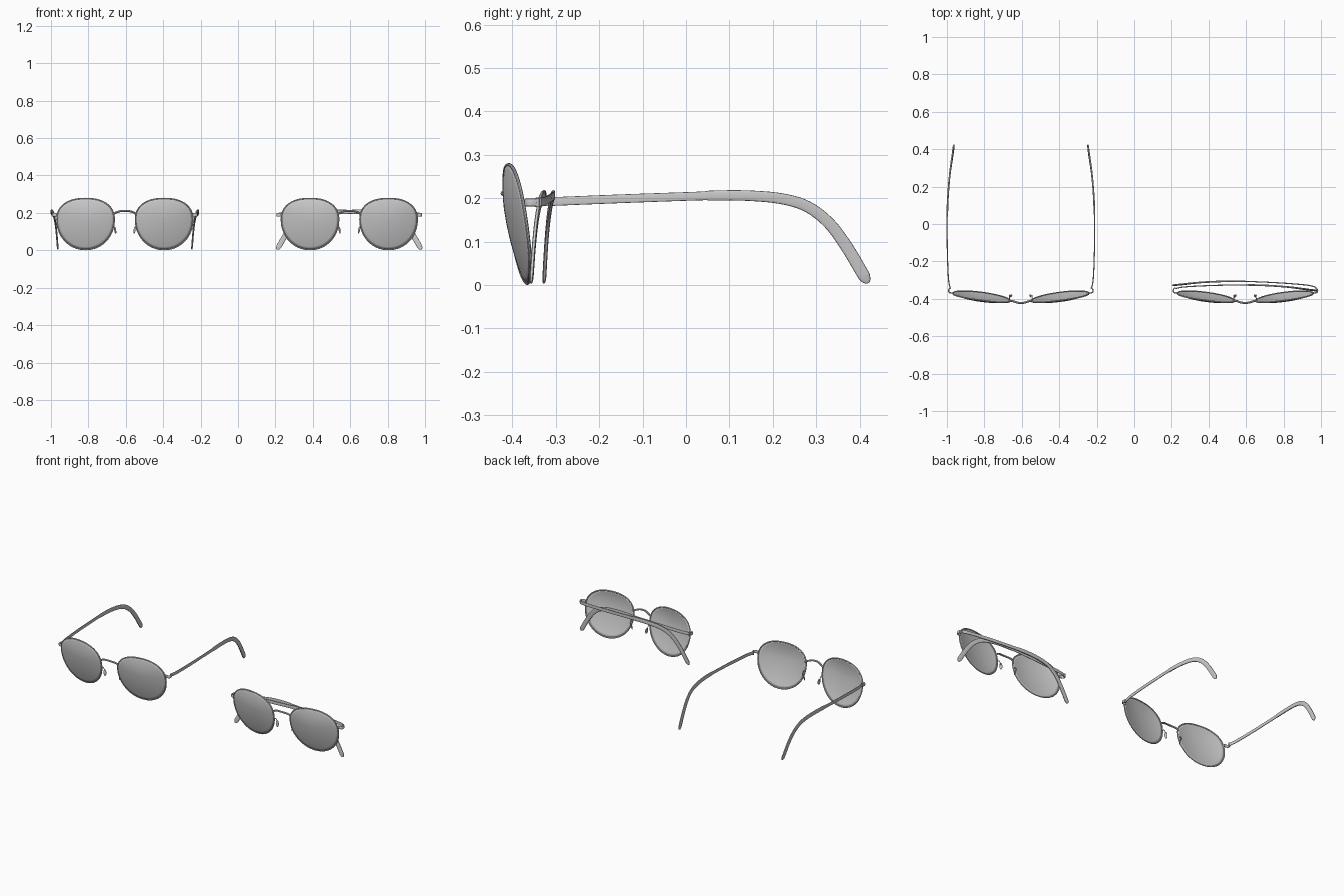
import bpy, bmesh, math
from mathutils import Vector

if "Cube" in bpy.data.objects:
    bpy.data.objects.remove(bpy.data.objects["Cube"])

OPEN_X, FOLD_X = -0.605, 0.595


def finish(ob):
    bpy.ops.object.select_all(action='DESELECT')
    bpy.context.view_layer.objects.active = ob
    ob.select_set(True)
    if ob.type == 'CURVE':
        bpy.ops.object.convert(target='MESH')
        ob = bpy.context.object
    bpy.ops.object.shade_smooth_by_angle(angle=math.radians(40))
    return ob


def link(name, bm):
    me = bpy.data.meshes.new(name)
    bmesh.ops.recalc_face_normals(bm, faces=bm.faces)
    bm.to_mesh(me)
    bm.free()
    ob = bpy.data.objects.new(name, me)
    bpy.context.collection.objects.link(ob)
    return ob


def smooth(pts, n=6):
    """Catmull-Rom interpolation through tuples of any length."""
    v = [Vector(p) for p in pts]
    out = []
    for i in range(len(v) - 1):
        a, b, c, d = v[max(i - 1, 0)], v[i], v[i + 1], v[min(i + 2, len(v) - 1)]
        for k in range(n):
            t = k / n
            out.append(0.5 * (2 * b + (c - a) * t + (2 * a - 5 * b + 4 * c - d) * t * t
                              + (3 * b - a - 3 * c + d) * t ** 3))
    return out + [v[-1]]


def wire(name, pts, radius, closed=False):
    cu = bpy.data.curves.new(name, 'CURVE')
    cu.dimensions = '3D'
    cu.bevel_depth = radius
    cu.bevel_resolution = 2
    cu.use_fill_caps = True
    sp = cu.splines.new('POLY')
    sp.points.add(len(pts) - 1)
    for p, q in zip(sp.points, pts):
        p.co = (*q, 1)
    sp.use_cyclic_u = closed
    ob = bpy.data.objects.new(name, cu)
    bpy.context.collection.objects.link(ob)
    return finish(ob)


def sweep(name, centres, axis, half_axis, half_normal):
    """Rounded-rectangle bar along a path; axis stays fixed."""
    bm, rings, m = bmesh.new(), [], 16
    for i, c in enumerate(centres):
        t = centres[min(i + 1, len(centres) - 1)] - centres[max(i - 1, 0)]
        n = t.cross(axis).normalized()
        ring = []
        for k in range(m):
            a = math.tau * k / m
            ca, sa = math.cos(a), math.sin(a)
            u = math.copysign(abs(ca) ** 0.6, ca) * half_axis[i]
            w = math.copysign(abs(sa) ** 0.6, sa) * half_normal[i]
            ring.append(bm.verts.new(c + axis * u + n * w))
        rings.append(ring)
    for r, s in zip(rings, rings[1:]):
        for k in range(m):
            bm.faces.new((r[k], r[(k + 1) % m], s[(k + 1) % m], s[k]))
    bm.faces.new(rings[0])
    bm.faces.new(rings[-1])
    return finish(link(name, bm))


def lens_point(cx, side, r, a):
    """Point on the tilted, domed lens; r is 0..1, side points outward."""
    c, s = math.cos(a), math.sin(a)
    e = 2 / 2.3 if s > 0 else 2 / 2.05
    u = r * math.copysign(abs(c) ** e, c)
    v = r * math.copysign(abs(s) ** e, s)
    z = 0.165 + v * (0.112 if s > 0 else 0.161)
    y = -0.387 + 0.02 * u - 0.022 * (z - 0.14) / 0.14 - 0.02 * (1 - r * r)
    return Vector((cx + side * (0.21 + 0.153 * u), y, z))


def lens(cx, side):
    n, rows = 64, 10
    bm = bmesh.new()
    mid = bm.verts.new(lens_point(cx, side, 0, 0))
    rings = [[bm.verts.new(lens_point(cx, side, j / rows, math.tau * k / n)) for k in range(n)]
             for j in range(1, rows + 1)]
    for k in range(n):
        q = (k + 1) % n
        bm.faces.new((mid, rings[0][k], rings[0][q]))
        for r, s in zip(rings, rings[1:]):
            bm.faces.new((r[k], s[k], s[q], r[q]))
    ob = link("lens", bm)
    mod = ob.modifiers.new("thickness", 'SOLIDIFY')
    mod.thickness = 0.004
    mod.offset = 0
    finish(ob)
    wire("lens_rim", [lens_point(cx, side, 1, math.tau * k / n) for k in range(n)], 0.004, True)


def front(cx):
    for side in (-1, 1):
        lens(cx, side)
        P = lambda x, y, z: Vector((cx + side * x, y, z))
        # end piece wrapping from rim to hinge
        path = smooth([P(0.360, -0.368, 0.19), P(0.377, -0.368, 0.19),
                       P(0.386, -0.360, 0.19), P(0.383, -0.345, 0.19)], 4)
        sweep("end_piece", path, Vector((0, 0, 1)), [0.009] * len(path), [0.0035] * len(path))
        # hinge barrel
        bpy.ops.mesh.primitive_cylinder_add(vertices=16, radius=0.005, depth=0.02,
                                            location=P(0.378, -0.343, 0.19))
        bpy.context.object.name = "hinge"
        finish(bpy.context.object)
        # nose pad and its arm
        wire("pad_arm", smooth([P(0.060, -0.402, 0.145), P(0.061, -0.388, 0.14),
                                P(0.060, -0.380, 0.125), P(0.054, -0.384, 0.112)]), 0.002)
        bpy.ops.mesh.primitive_uv_sphere_add(segments=20, ring_count=12, radius=1,
                                             location=P(0.052, -0.384, 0.108))
        pad = bpy.context.object
        pad.name = "nose_pad"
        pad.scale = (0.0035, 0.009, 0.02)
        pad.rotation_euler = (0, side * 0.2, side * 0.5)
        finish(pad)
    # bridge
    wire("bridge", smooth([(cx + x, y, z) for x, y, z in
                           ((-0.062, -0.409, 0.193), (-0.045, -0.412, 0.203), (-0.02, -0.42, 0.21),
                            (0, -0.422, 0.211), (0.02, -0.42, 0.21), (0.045, -0.412, 0.203),
                            (0.062, -0.409, 0.193))]), 0.0055)


# temple stations: length, height, sideways bow, half height, half thickness
TEMPLE = [(0.0, 0.191, 0.0, 0.010, 0.003), (0.05, 0.193, 0.009, 0.010, 0.003),
          (0.2, 0.199, 0.015, 0.010, 0.003), (0.37, 0.205, 0.016, 0.010, 0.003),
          (0.40, 0.206, 0.015, 0.0115, 0.0045), (0.48, 0.206, 0.012, 0.012, 0.0045),
          (0.56, 0.199, 0.006, 0.0125, 0.0045), (0.62, 0.181, 0.0, 0.013, 0.0045),
          (0.67, 0.143, -0.007, 0.0135, 0.0045), (0.71, 0.090, -0.013, 0.014, 0.0045),
          (0.747, 0.028, -0.018, 0.014, 0.0045), (0.754, 0.016, -0.019, 0.0125, 0.004),
          (0.759, 0.008, -0.02, 0.008, 0.003), (0.761, 0.004, -0.02, 0.002, 0.001)]


def temple(name, hinge, along, out, lean):
    st = smooth(TEMPLE, 5)
    h, d, o = Vector(hinge), Vector(along), Vector(out)
    pts = [h + d * p[0] + o * (p[2] + lean * p[0]) + Vector((0, 0, p[1])) for p in st]
    sweep(name, pts, o, [p[4] for p in st], [p[3] for p in st])


front(OPEN_X)
front(FOLD_X)

# open temples reach back
for side in (-1, 1):
    temple("open_temple", (OPEN_X + side * 0.378, -0.341, 0), (0, 1, 0), (side, 0, 0), 0.0)
# folded temples lie across the back, one behind the other
temple("folded_temple_left", (FOLD_X - 0.375, -0.346, 0), (1, 0, 0), (0, 1, 0), 0.012)
temple("folded_temple_right", (FOLD_X + 0.375, -0.337, 0), (-1, 0, 0), (0, 1, 0), 0.039)
